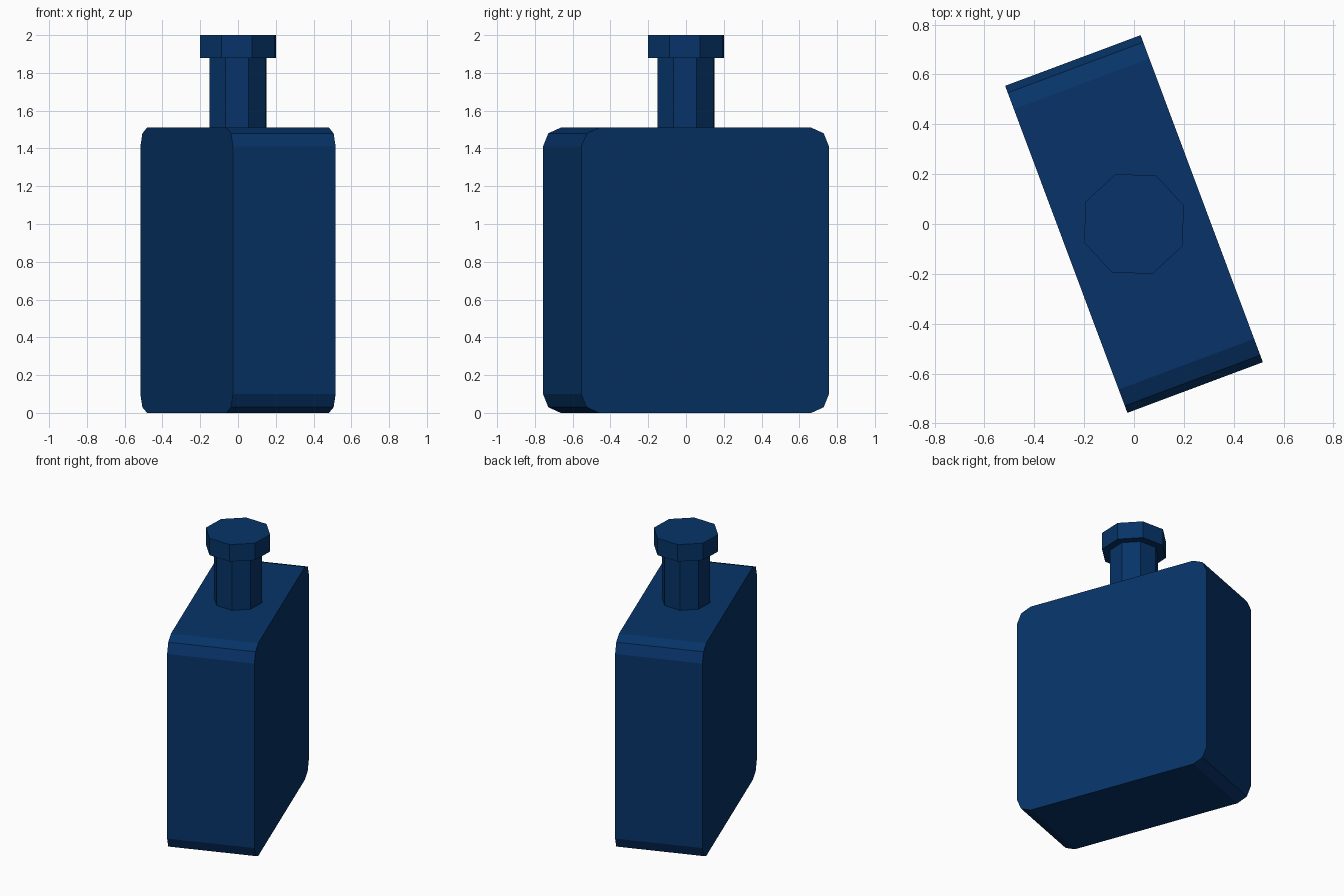
import bpy, bmesh, math
from mathutils import Matrix

if "Cube" in bpy.data.objects:
    bpy.data.objects.remove(bpy.data.objects["Cube"])

TURN = Matrix.Rotation(math.radians(20.5), 4, 'Z')

blue = bpy.data.materials.new("dark_blue")
blue.diffuse_color = (0.002, 0.034, 0.138, 1)
blue.use_nodes = True
blue.node_tree.nodes["Principled BSDF"].inputs["Base Color"].default_value = blue.diffuse_color


def finish(bm, name):
    bmesh.ops.recalc_face_normals(bm, faces=bm.faces)
    bm.transform(TURN)
    mesh = bpy.data.meshes.new(name)
    bm.to_mesh(mesh)
    bm.free()
    mesh.materials.append(blue)
    obj = bpy.data.objects.new(name, mesh)
    bpy.context.collection.objects.link(obj)
    return obj


def octagon(name, radius, z0, z1):
    bm = bmesh.new()
    bmesh.ops.create_cone(bm, cap_ends=True, segments=8, radius1=radius,
                          radius2=radius, depth=z1 - z0)
    # put a corner on the local x axis
    corner = max(bm.verts, key=lambda v: v.co.x)
    bm.transform(Matrix.Rotation(-math.atan2(corner.co.y, corner.co.x), 4, 'Z'))
    bm.transform(Matrix.Translation((0, 0, (z0 + z1) / 2)))
    return finish(bm, name)


# Bottle body: slab with two-step rounded corners, extruded across its thickness
W, H, T = 0.70, 1.51, 0.29
corner = [(0.0, 0.10), (0.03, 0.03), (0.10, 0.0)]
low = [(W - a, b) for a, b in reversed(corner)]
high = [(W - a, H - b) for a, b in corner]
right = low + high
profile = right + [(-y, z) for y, z in reversed(right)]
bm = bmesh.new()
face = bm.faces.new([bm.verts.new((-T, y, z)) for y, z in profile])
ext = bmesh.ops.extrude_face_region(bm, geom=[face], use_keep_orig=True)
bmesh.ops.translate(bm, vec=(2 * T, 0, 0),
                    verts=[g for g in ext["geom"] if isinstance(g, bmesh.types.BMVert)])
finish(bm, "bottle_body")

# Neck and stopper
octagon("bottle_neck", 0.16, 1.50, 1.885)
octagon("bottle_cap", 0.2135, 1.88, 2.0)
